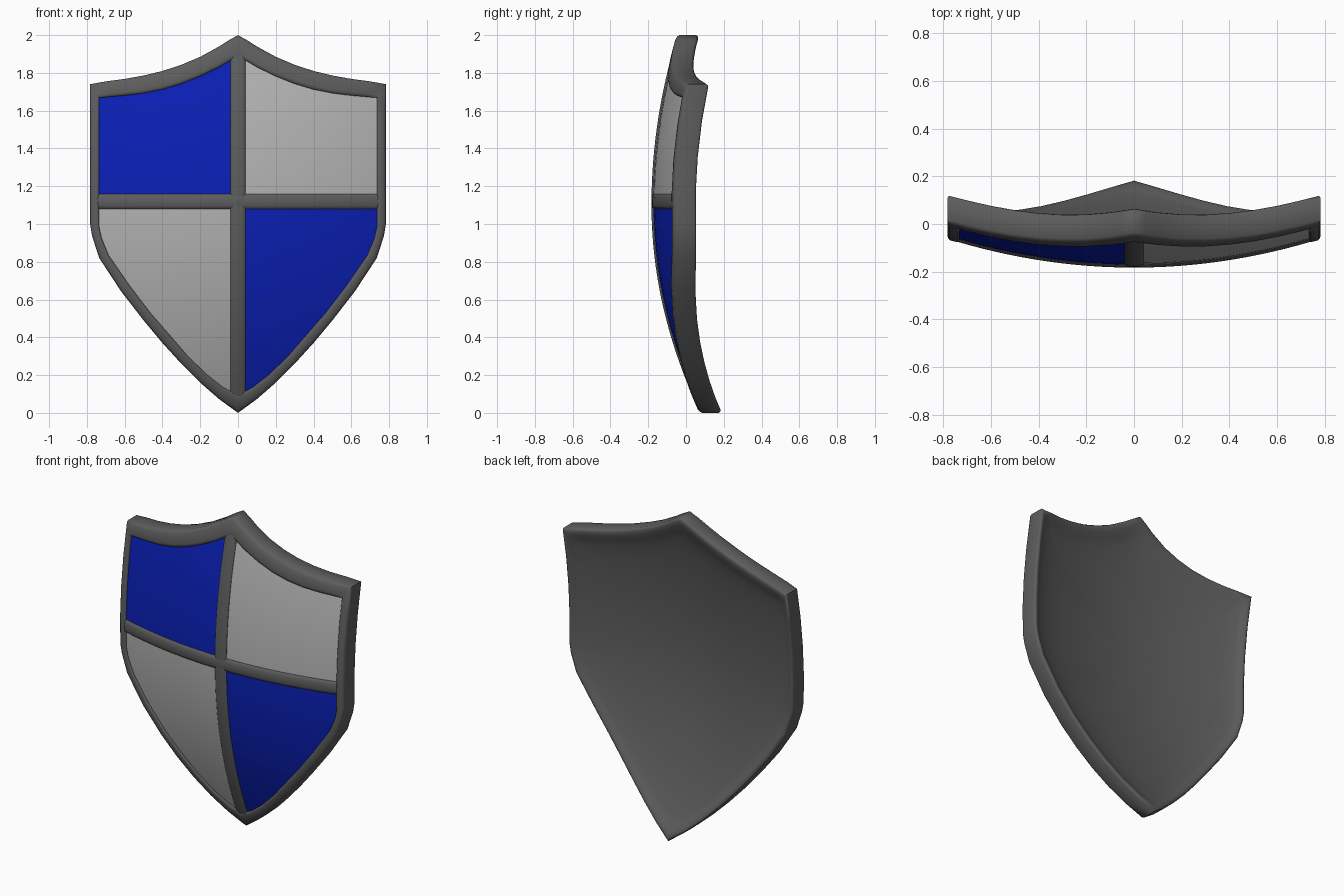
import bpy, bmesh, math

if "Cube" in bpy.data.objects:
    bpy.data.objects.remove(bpy.data.objects["Cube"])

# outline of the right half: outer x, outer z, inner x, inner z (top centre to bottom tip)
TOP = [(0, 2.0, 0, 1.885), (.05, 1.972, .05, 1.86), (.1, 1.94, .1, 1.83), (.2, 1.885, .2, 1.782),
       (.3, 1.843, .3, 1.742), (.4, 1.81, .4, 1.712), (.5, 1.786, .5, 1.692), (.6, 1.768, .6, 1.68),
       (.7, 1.755, .68, 1.673), (.783, 1.74, .735, 1.668)]
SIDE = [(.783, 1.55, .735, 1.52), (.783, 1.36, .735, 1.34), (.783, 1.18, .735, 1.16),
        (.783, 1.0, .735, .985), (.772, .935, .722, .925), (.735, .82, .685, .835),
        (.62, .645, .575, .675), (.5, .49, .46, .525), (.4, .37, .36, .41), (.3, .26, .265, .30),
        (.2, .16, .165, .203), (.1, .073, .075, .133), (0, 0, 0, .095)]
MID = 1.12


def mat(name, c):
    m = bpy.data.materials.new(name)
    m.diffuse_color = (*c, 1)
    m.use_nodes = True
    m.node_tree.nodes["Principled BSDF"].inputs["Base Color"].default_value = m.diffuse_color
    return m


STEEL = mat("dark_steel", (.11, .11, .11))
BLUE = mat("royal_blue", (.003, .014, .47))
LIGHT = mat("light_grey", (.45, .45, .45))


def bow(x, z):
    """Depth of the doubly curved shield surface."""
    d = z - 1.1
    return -.128 + .12 * (x / .78) ** 2 + (.17 if d > 0 else .213) * d * d


def pt(x, z, off):
    return (x, bow(x, z) + off, z)


def surface(name, rows, material, closed=False, front=False, angle=40):
    """Skin a grid of points; closed joins the ends of every row."""
    bm = bmesh.new()
    v = [[bm.verts.new(p) for p in r] for r in rows]
    n = len(rows[0])
    for a, b in zip(v, v[1:]):
        for i in range(n if closed else n - 1):
            j = (i + 1) % n
            bm.faces.new((a[i], a[j], b[j], b[i]))
    bmesh.ops.remove_doubles(bm, verts=bm.verts, dist=1e-5)
    bmesh.ops.recalc_face_normals(bm, faces=bm.faces)
    if front:
        bm.normal_update()
        if sum(f.normal.y * f.calc_area() for f in bm.faces) > 0:
            bmesh.ops.reverse_faces(bm, faces=bm.faces)
    me = bpy.data.meshes.new(name)
    bm.to_mesh(me)
    bm.free()
    me.materials.append(material)
    ob = bpy.data.objects.new(name, me)
    bpy.context.collection.objects.link(ob)
    bpy.context.view_layer.objects.active = ob
    ob.select_set(True)
    bpy.ops.object.shade_smooth_by_angle(angle=math.radians(angle))
    ob.select_set(False)
    return ob


# shield body: rim profile and smooth back swept round the outline
half = TOP + SIDE
loop = half + [(-a, b, -c, d) for a, b, c, d in reversed(half[1:-1])]
# (t: 0 outer edge to 1 inner edge, depth offset)
profile = [(1, -.02), (1, -.045), (.93, -.053), (.8, -.058), (.2, -.059), (.07, -.054), (0, -.045),
           (0, .045), (.07, .055), (.2, .061), (.45, .061), (.75, .056), (1, .051), (1.3, .048)]
rows = [[pt(0, MID, -.02)] * len(loop)]
rows += [[pt(c * s, MID + (d - MID) * s, -.02) for a, b, c, d in loop] for s in (.35, .7)]
rows += [[pt(a + (c - a) * t, b + (d - b) * t, o) for a, b, c, d in loop] for t, o in profile]
rows += [[pt(c * s, MID + (d - MID) * s, .046) for a, b, c, d in loop] for s in (.85, .7, .5, .35, .18, 0)]
surface("shield_body", rows, STEEL, closed=True, angle=60)


# coloured quarter panels, tucked slightly under the rim and bars
def lerp_table(table, k):
    for (a, u), (b, w) in zip(table, table[1:]):
        if a <= k <= b:
            return u + (w - u) * (k - a) / (b - a)
    return table[-1][1]


def tuck(p):
    a, b, c, d = p
    return c + (a - c) * .2, d + (b - d) * .2


top_edge = [tuck(p) for p in TOP]
side_edge = sorted((z, x) for x, z in map(tuck, SIDE))
N = 24
for side, sx, up, low in (("left", -1, BLUE, LIGHT), ("right", 1, LIGHT, BLUE)):
    upper, lower = [], []
    for i in range(N + 1):
        x = top_edge[-1][0] * i / N
        zt = lerp_table(top_edge, x)
        upper.append([pt(sx * x, MID + (zt - MID) * j / 12, -.043) for j in range(13)])
        z = side_edge[0][0] + (MID - side_edge[0][0]) * i / N
        w = lerp_table(side_edge, z)
        lower.append([pt(sx * w * j / 12, z, -.043) for j in range(13)])
    surface(f"upper_{side}_panel", upper, up, front=True)
    surface(f"lower_{side}_panel", lower, low, front=True)

# raised rounded cross bars
bar = [(-.04, -.02), (-.04, -.044), (-.034, -.05), (-.022, -.055), (.022, -.055),
       (.034, -.05), (.04, -.044), (.04, -.02)]
surface("vertical_bar", [[pt(u, .09 + 1.81 * i / 32, o) for u, o in bar] for i in range(33)],
        STEEL, front=True)
surface("horizontal_bar", [[pt(-.74 + 1.48 * i / 32, MID + u, o) for u, o in bar] for i in range(33)],
        STEEL, front=True)
